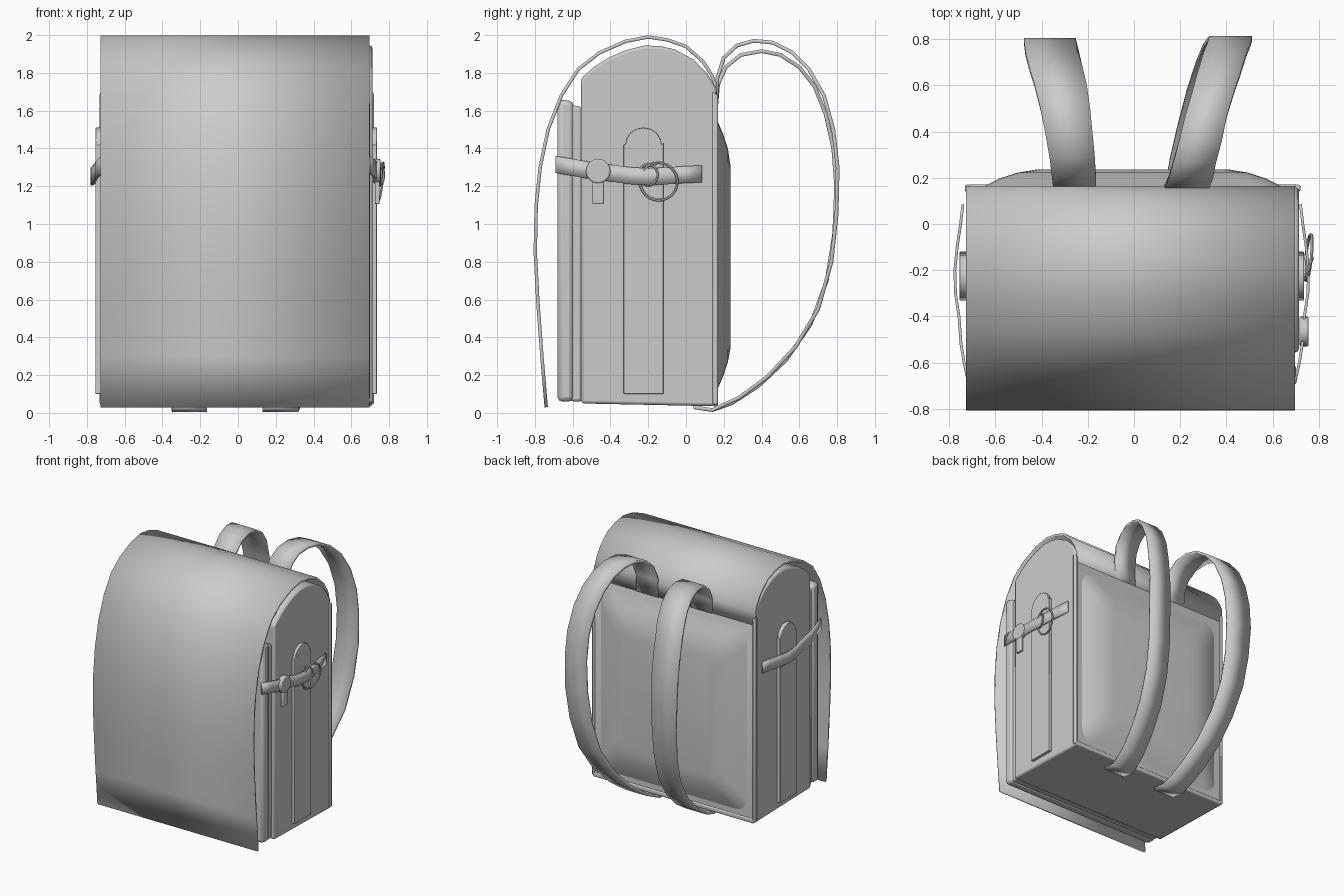
import bpy, bmesh, math
from mathutils import Vector, Euler

old = bpy.data.objects.get("Cube")
if old:
    bpy.data.objects.remove(old, do_unlink=True)

grey = bpy.data.materials.new("grey leather")
grey.use_nodes = True
grey.diffuse_color = (0.6, 0.6, 0.6, 1)
grey.node_tree.nodes["Principled BSDF"].inputs["Base Color"].default_value = (0.6, 0.6, 0.6, 1)


def finish(name, bm, bevel=0, solid=0, angle=40, segments=2):
    bmesh.ops.recalc_face_normals(bm, faces=bm.faces)
    mesh = bpy.data.meshes.new(name)
    bm.to_mesh(mesh)
    bm.free()
    mesh.materials.append(grey)
    ob = bpy.data.objects.new(name, mesh)
    bpy.context.scene.collection.objects.link(ob)
    if solid:
        mod = ob.modifiers.new("thickness", 'SOLIDIFY')
        mod.thickness, mod.offset = solid, 0
    if bevel:
        mod = ob.modifiers.new("soft edges", 'BEVEL')
        mod.width, mod.segments, mod.limit_method = bevel, segments, 'ANGLE'
        mod.angle_limit = math.radians(40)
    bpy.ops.object.select_all(action='DESELECT')
    bpy.context.view_layer.objects.active = ob
    ob.select_set(True)
    bpy.ops.object.shade_smooth_by_angle(angle=math.radians(angle))
    return ob


def prism(name, profile, x0, x1, bevel=0.015):
    """Side outline (y, z) extruded across x."""
    bm = bmesh.new()
    face = bm.faces.new([bm.verts.new((x0, y, z)) for y, z in profile])
    geom = bmesh.ops.extrude_face_region(bm, geom=[face])["geom"]
    bmesh.ops.translate(bm, vec=(x1 - x0, 0, 0),
                        verts=[v for v in geom if isinstance(v, bmesh.types.BMVert)])
    return finish(name, bm, bevel)


def ribbon(name, edges, solid):
    """Sheet strung between pairs of edge points."""
    bm = bmesh.new()
    rows = [(bm.verts.new(a), bm.verts.new(b)) for a, b in edges]
    for (a, b), (c, d) in zip(rows, rows[1:]):
        bm.faces.new((a, b, d, c))
    return finish(name, bm, solid=solid)


def ring(name, centre, radius, thick, turn):
    bm = bmesh.new()
    n, m = 24, 6
    loops = []
    for i in range(n):
        a = i * math.tau / n
        row = []
        for j in range(m):
            b = j * math.tau / m
            r = radius + thick * math.cos(b)
            p = Vector((thick * math.sin(b), r * math.cos(a), r * math.sin(a)))
            p.rotate(Euler(turn))
            row.append(bm.verts.new(p + Vector(centre)))
        loops.append(row)
    for i in range(n):
        for j in range(m):
            k, l = (i + 1) % n, (j + 1) % m
            bm.faces.new((loops[i][j], loops[k][j], loops[k][l], loops[i][l]))
    return finish(name, bm)


# Main case with arched top
arch = [(0.16, 1.72), (0.11, 1.8), (0.04, 1.87), (-0.06, 1.925), (-0.14, 1.942), (-0.22, 1.945),
        (-0.32, 1.92), (-0.41, 1.88), (-0.49, 1.83), (-0.555, 1.77)]
prism("main_case", [(-0.555, 0.05), (0.16, 0.035)] + arch, -0.725, 0.713)

# Front pocket in two layers
prism("pocket_back_layer", [(-0.61, 0.06), (-0.55, 0.06), (-0.55, 1.62), (-0.61, 1.63)], -0.70, 0.69)
prism("pocket_front_layer", [(-0.68, 0.06), (-0.595, 0.06), (-0.595, 1.65), (-0.68, 1.66)], -0.71, 0.70, 0.025)

# Cover flap, a sheet over the top and front
flap = [(0.155, 1.63), (0.155, 1.74), (0.135, 1.79), (0.09, 1.86), (0.0, 1.94), (-0.1, 1.975),
        (-0.2, 1.99), (-0.32, 1.967), (-0.46, 1.905), (-0.57, 1.82), (-0.66, 1.68), (-0.73, 1.5),
        (-0.772, 1.3), (-0.793, 1.1), (-0.798, 0.85), (-0.785, 0.6), (-0.763, 0.3), (-0.74, 0.03)]
ribbon("cover_flap", [((-0.727, y, z), (0.697, y, z)) for y, z in flap], 0.018)

# Padded back, a stack of rounded rectangles
bm = bmesh.new()
layers = [(0.15, 0.67, 0.09, 1.6), (0.165, 0.64, 0.12, 1.55), (0.195, 0.58, 0.19, 1.48),
          (0.222, 0.5, 0.27, 1.4), (0.235, 0.42, 0.34, 1.31)]
loops = []
for y, half, low, high in layers:
    loop, r = [], 0.1
    for k, (sx, cz) in enumerate([(1, high - r), (-1, high - r), (-1, low + r), (1, low + r)]):
        for s in range(5):
            a = (k + s / 4) * math.pi / 2
            loop.append(bm.verts.new((sx * (half - r) + r * math.cos(a) - 0.005, y, cz + r * math.sin(a))))
    loops.append(loop)
for lo, hi in zip(loops, loops[1:]):
    for i in range(len(lo)):
        j = (i + 1) % len(lo)
        bm.faces.new((lo[i], lo[j], hi[j], hi[i]))
bm.faces.new(loops[-1])
finish("back_pad", bm, angle=60)

# Piping around the back edge
for name, x in (("piping_right", -0.72), ("piping_left", 0.708)):
    prism(name, [(0.14, 0.045), (0.17, 0.045), (0.17, 1.68), (0.14, 1.7)], x - 0.012, x + 0.012, 0.008)
prism("piping_bottom", [(0.14, 0.035), (0.17, 0.035), (0.17, 0.07), (0.14, 0.07)], -0.72, 0.708, 0.008)

# Side panels with a rounded tab on top, and the thin straps across them
panel = [(-0.33, 0.1), (-0.12, 0.1), (-0.12, 1.43)]
tab = [(-0.225 + 0.095 * math.cos(a), 1.42 + 0.09 * math.sin(a))
       for a in [math.pi * k / 8 for k in range(9)]]
band = [(-0.69, 1.315, 0.695), (-0.6, 1.3, 0.715), (-0.52, 1.285, 0.728), (-0.4, 1.27, 0.737),
        (-0.3, 1.256, 0.752), (-0.2, 1.25, 0.755), (-0.1, 1.255, 0.745), (0.0, 1.262, 0.73), (0.085, 1.265, 0.72)]
for side, s, shift in (("left", 1, 0), ("right", -1, 0.02)):
    xs = sorted((s * (0.69 + shift), s * (0.735 + shift)))
    prism("side_panel_" + side, panel + tab[:] + [(-0.33, 1.42)], xs[0], xs[1], 0.02)
    ribbon("side_strap_" + side,
           [((s * (x + shift), y, z - 0.045), (s * (x + shift), y, z + 0.045)) for y, z, x in band], 0.012)

# Hook clip and rings on the left side
disc = [(-0.465 + 0.065 * math.cos(a), 1.28 + 0.065 * math.sin(a))
        for a in [math.tau * k / 20 for k in range(20)]]
prism("clip_disc", disc, 0.715, 0.755, 0.008)
prism("clip_tail", [(-0.495, 1.105), (-0.435, 1.105), (-0.435, 1.25), (-0.495, 1.25)], 0.725, 0.75, 0.006)
ring("large_ring", (0.755, -0.145, 1.225), 0.1, 0.007, (0, 0.12, -0.1))
ring("small_ring", (0.75, -0.2, 1.26), 0.055, 0.007, (0, 0, -0.4))

# Shoulder straps: (y, z, x of inner edge, x of outer edge)
left = [(0.16, 1.63, 0.13, 0.32), (0.165, 1.77, 0.135, 0.325), (0.2, 1.88, 0.15, 0.34),
        (0.27, 1.945, 0.17, 0.355), (0.36, 1.97, 0.195, 0.38), (0.46, 1.96, 0.22, 0.4),
        (0.56, 1.91, 0.25, 0.43), (0.65, 1.82, 0.275, 0.46), (0.73, 1.68, 0.3, 0.485),
        (0.78, 1.5, 0.32, 0.505), (0.803, 1.3, 0.325, 0.51), (0.797, 1.05, 0.32, 0.51),
        (0.77, 0.8, 0.3, 0.49), (0.7, 0.55, 0.27, 0.46), (0.58, 0.35, 0.23, 0.42),
        (0.43, 0.19, 0.19, 0.38), (0.28, 0.08, 0.155, 0.345), (0.14, 0.015, 0.13, 0.32), (0.04, 0.03, 0.13, 0.32)]
right = [(0.16, 1.63, 0.165, 0.35), (0.17, 1.74, 0.165, 0.35), (0.21, 1.83, 0.165, 0.355),
         (0.29, 1.895, 0.17, 0.365), (0.4, 1.915, 0.18, 0.385), (0.5, 1.895, 0.19, 0.405),
         (0.6, 1.83, 0.205, 0.43), (0.68, 1.73, 0.225, 0.455), (0.74, 1.58, 0.245, 0.47),
         (0.78, 1.4, 0.25, 0.475), (0.795, 1.2, 0.25, 0.475), (0.785, 0.95, 0.25, 0.46),
         (0.745, 0.7, 0.24, 0.44), (0.66, 0.47, 0.22, 0.41), (0.53, 0.28, 0.2, 0.39),
         (0.38, 0.14, 0.18, 0.37), (0.24, 0.05, 0.17, 0.355), (0.14, 0.015, 0.165, 0.35), (0.04, 0.03, 0.165, 0.35)]
for name, s, path in (("left", 1, left), ("right", -1, right)):
    ribbon("shoulder_strap_" + name, [((s * a, y, z), (s * b, y, z)) for y, z, a, b in path], 0.02)
